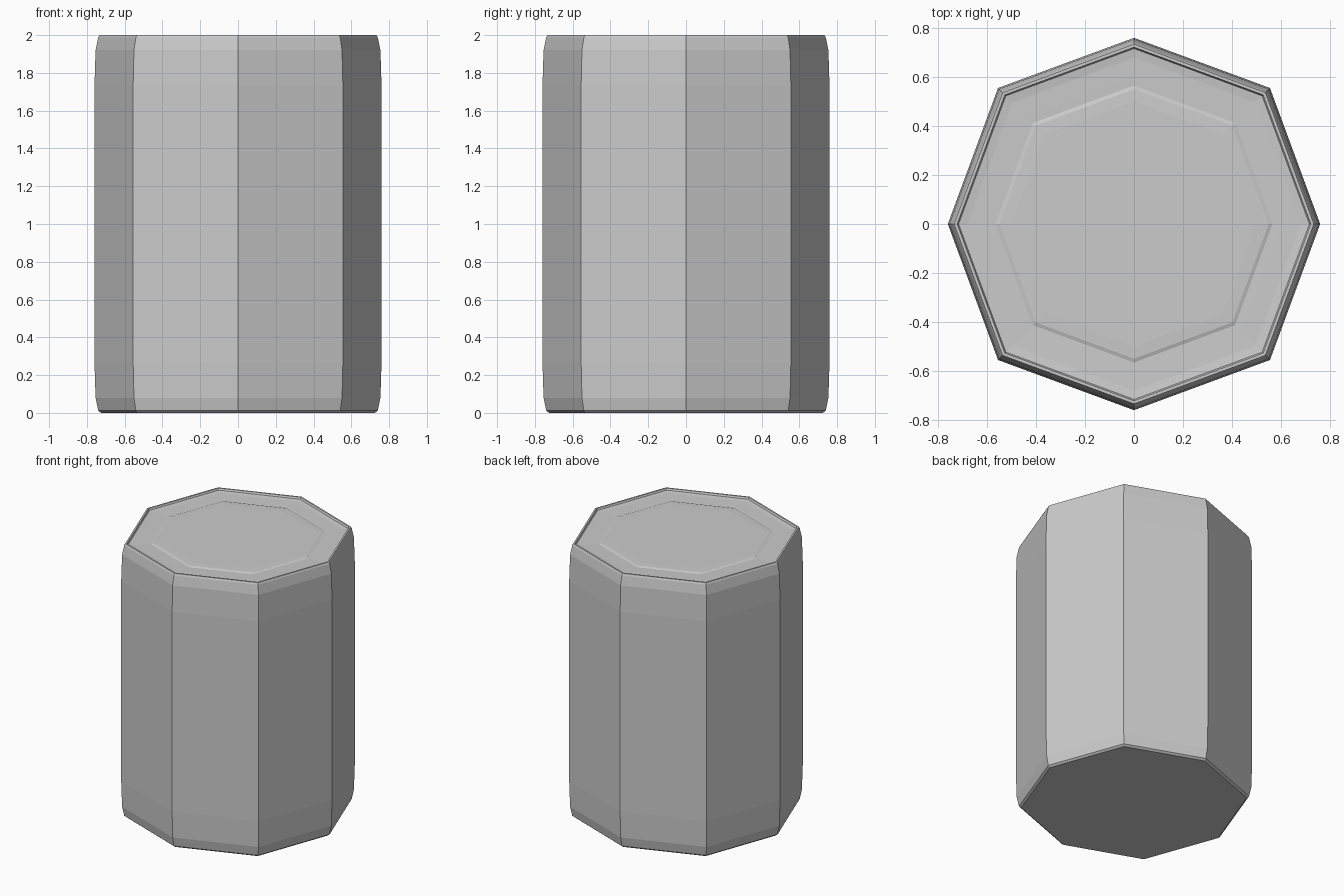
import bpy, bmesh, math

if "Cube" in bpy.data.objects:
    bpy.data.objects.remove(bpy.data.objects["Cube"])

SIDES = 8
DIAGONAL = 1.033  # diagonal corners sit slightly further out


def lathe(name, profile):
    """Closed octagonal shell from (radius, z) points, bottom to top."""
    bm = bmesh.new()
    rings = []
    for r, z in profile:
        ring = []
        for i in range(SIDES):
            a = math.tau * i / SIDES
            k = r * (DIAGONAL if i % 2 else 1.0)
            ring.append(bm.verts.new((k * math.cos(a), k * math.sin(a), z)))
        rings.append(ring)
    for low, high in zip(rings, rings[1:]):
        for i in range(SIDES):
            j = (i + 1) % SIDES
            bm.faces.new((low[i], low[j], high[j], high[i]))
    bm.faces.new(rings[0][::-1])
    bm.faces.new(rings[-1])
    bmesh.ops.recalc_face_normals(bm, faces=bm.faces)
    mesh = bpy.data.meshes.new(name)
    bm.to_mesh(mesh)
    bm.free()
    obj = bpy.data.objects.new(name, mesh)
    bpy.context.collection.objects.link(obj)
    return obj


# Barrel with softly tapered ends, thin rim and recessed stepped top
lathe("canister", [
    (0.725, 0.0), (0.74, 0.012), (0.754, 0.08), (0.76, 0.27),     # base
    (0.76, 1.73), (0.754, 1.92), (0.74, 1.988), (0.734, 2.0),     # sides
    (0.722, 2.0), (0.716, 1.988), (0.68, 1.984),                  # rim and recess
    (0.60, 1.982), (0.565, 1.981), (0.55, 1.986), (0.50, 1.988),  # raised panel
])
